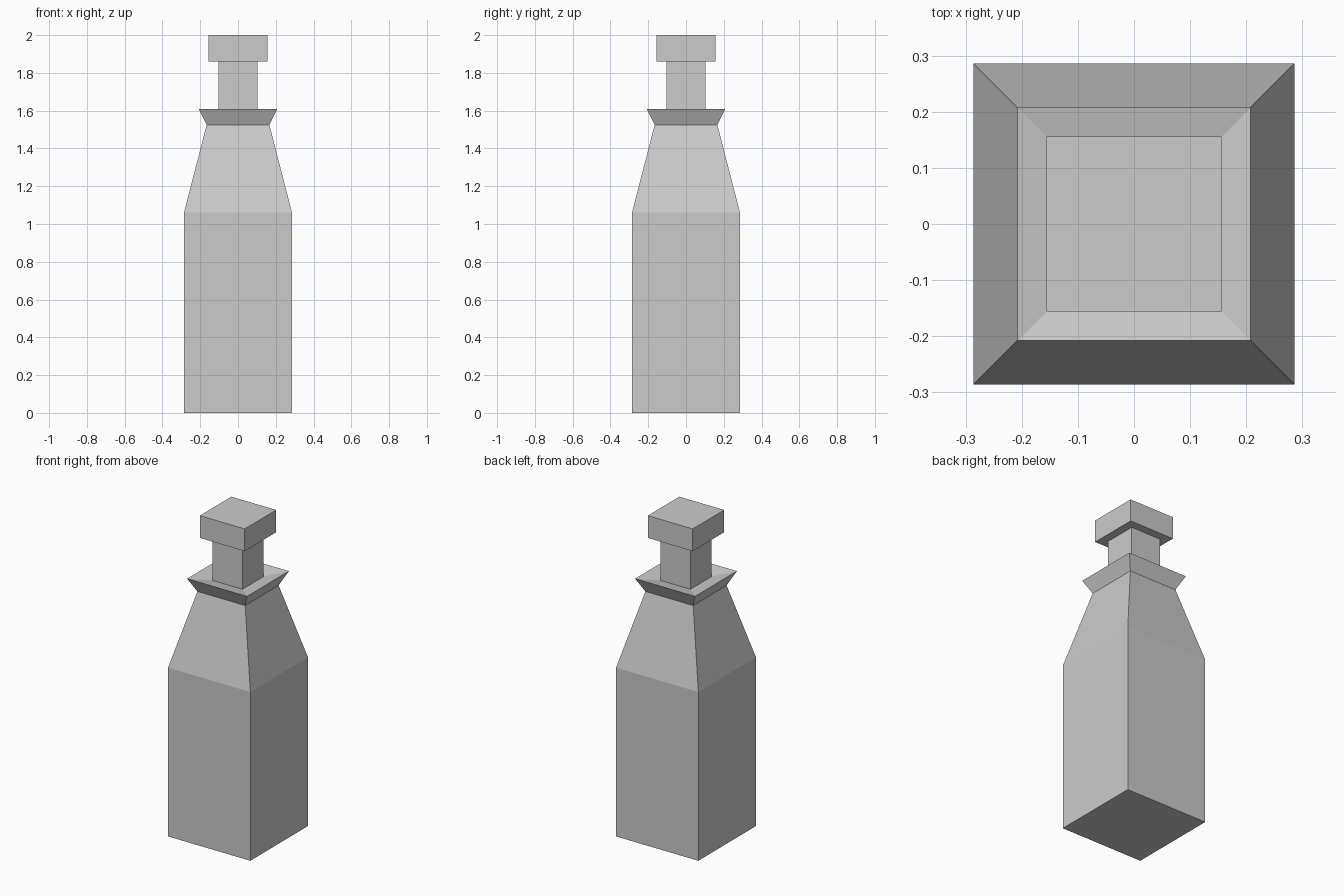
import bpy, bmesh

if "Cube" in bpy.data.objects:
    bpy.data.objects.remove(bpy.data.objects["Cube"])

def square_loft(name, profile):
    """Stack square rings (half width, z), bridge them and cap both ends."""
    bm = bmesh.new()
    rings = []
    for h, z in profile:
        rings.append([bm.verts.new((sx * h, sy * h, z))
                      for sx, sy in ((-1, -1), (1, -1), (1, 1), (-1, 1))])
    for a, b in zip(rings, rings[1:]):
        for i in range(4):
            j = (i + 1) % 4
            bm.faces.new((a[i], a[j], b[j], b[i]))
    bm.faces.new(rings[0][::-1])
    bm.faces.new(rings[-1])
    bmesh.ops.recalc_face_normals(bm, faces=bm.faces)
    mesh = bpy.data.meshes.new(name)
    bm.to_mesh(mesh)
    bm.free()
    obj = bpy.data.objects.new(name, mesh)
    bpy.context.collection.objects.link(obj)
    return obj

# One continuous bottle: body, tapered shoulder, flared collar, neck and stopper
square_loft("bottle", [
    (0.286, 0.0), (0.286, 1.06),     # body
    (0.166, 1.525),                  # shoulder
    (0.208, 1.61), (0.104, 1.587),   # collar, top dished towards the neck
    (0.104, 1.86),                   # neck
    (0.156, 1.86), (0.156, 2.0),     # stopper
])
